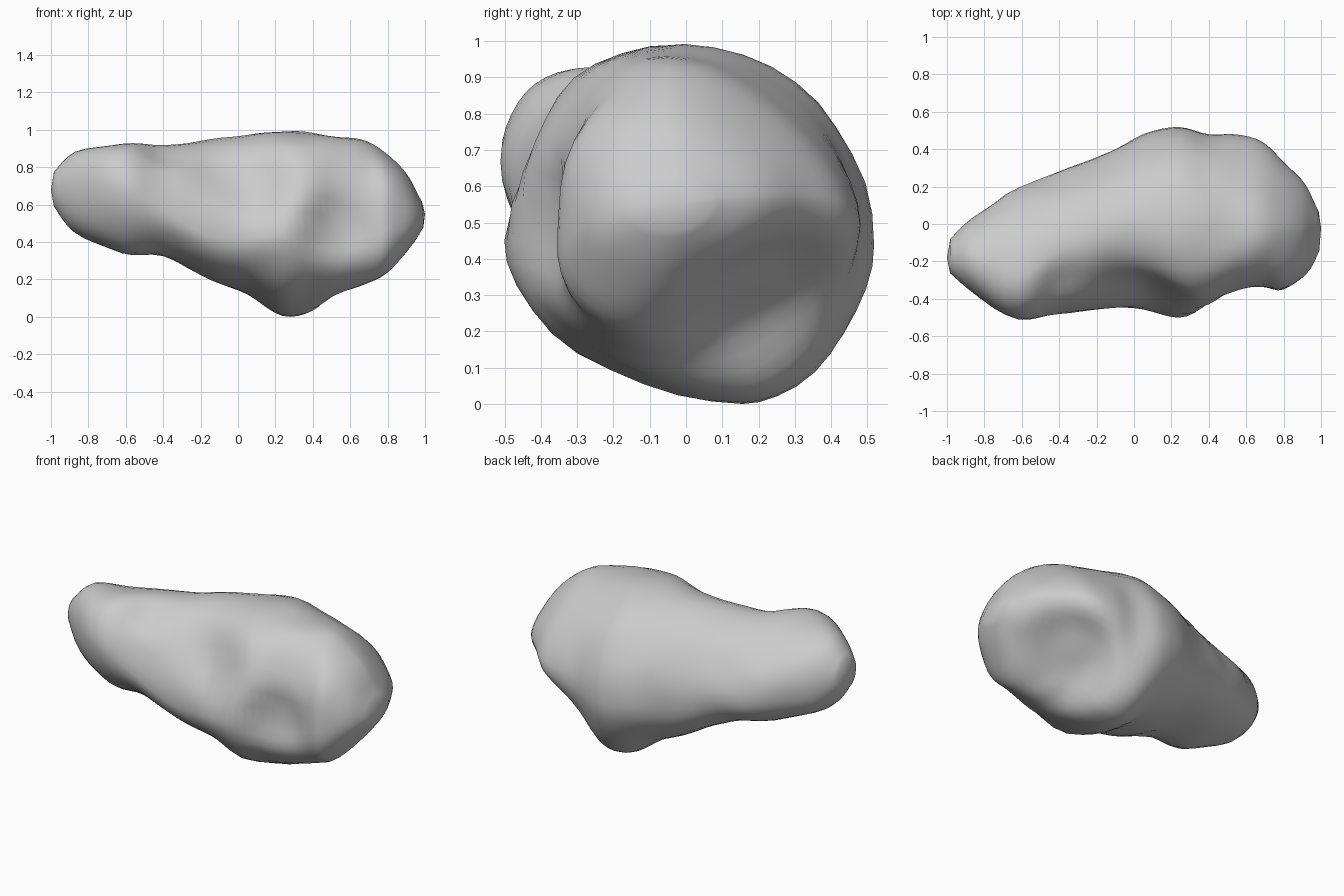
import bpy, bmesh, math
from mathutils import Vector, noise

if "Cube" in bpy.data.objects:
    bpy.data.objects.remove(bpy.data.objects["Cube"])

# Cross-sections along x: x, then the (y, z) of the top, back, bottom and front extremes
SECTIONS = [
    (-0.985, -.17, .78, -.08, .68, -.18, .59, -.265, .69),
    (-0.87, -.19, .88, .03, .64, -.18, .45, -.365, .69),
    (-0.62, -.28, .925, .19, .58, -.18, .34, -.51, .69),
    (-0.40, -.14, .92, .28, .53, -.10, .32, -.475, .57),
    (-0.15, -.05, .95, .38, .50, .02, .20, -.455, .43),
    (0.05, -.02, .97, .48, .45, .09, .12, -.455, .42),
    (0.24, .00, .99, .515, .44, .15, .00, -.505, .45),
    (0.40, -.02, .985, .48, .46, .16, .02, -.45, .43),
    (0.55, -.05, .96, .475, .50, .10, .085, -.39, .40),
    (0.69, -.05, .94, .44, .52, .00, .14, -.35, .43),
    (0.80, -.05, .87, .345, .55, -.03, .21, -.355, .47),
    (0.92, -.04, .74, .20, .56, -.07, .36, -.27, .53),
    (0.985, -.02, .62, .07, .56, -.03, .48, -.14, .54),
]
# Hollows: centre, push direction, depth, radius
DENTS = [
    ((.66, .20, .24), (-.6, -.2, .75), .16, .26),   # large crater underneath
    ((.53, -.42, .48), (0, 1, .1), .06, .16),       # front crater
    ((.13, -.47, .75), (0, .8, -.4), .07, .20),     # slope above the front bulge
    ((-.10, -.40, .87), (0, .6, -.8), .04, .17),    # saddle along the top front
    ((-.38, -.32, .90), (0, .4, -.9), .025, .11),
]
SEG, STEPS = 40, 4


def catmull(a, b, c, d, t):
    return [.5 * (2 * q + (r - p) * t + (2 * p - 5 * q + 4 * r - s) * t * t
                  + (3 * q - p - 3 * r + s) * t ** 3) for p, q, r, s in zip(a, b, c, d)]


def fullness(x, top, back):
    """Exponent of each quarter: below 1 is boxier, above 1 is flatter."""
    right = 1 / (1 + math.exp(-(x - .55) * 14))
    left = 1 / (1 + math.exp((x + .05) * 14))
    if top:
        if back:
            return 1 + .35 * right + .08 * left
        return 1 - .2 * math.exp(-((x - .45) / .25) ** 2) - .12 * math.exp(-((x + .9) / .2) ** 2)
    return 1.1 - .25 * left if back else 1.1 - .1 * left - .2 * right


def ring(sec):
    """Closed outline made of four elliptic quarters between the extremes."""
    x, yt, zt, yr, zr, yb, zb, yl, zl = sec
    pts = []
    for i in range(SEG):
        a = 2 * math.pi * i / SEG
        c, s = math.cos(a), math.sin(a)
        side, cap = ((yr, zr) if c >= 0 else (yl, zl)), ((yt, zt) if s >= 0 else (yb, zb))
        p = fullness(x, s >= 0, c >= 0)
        u, w = abs(c) ** p, abs(s) ** p
        pts.append(Vector((x, cap[0] + (side[0] - cap[0]) * u,
                           side[1] + (cap[1] - side[1]) * w)))
    return pts


def weather(v):
    """Press in the hollows and add slight lumps."""
    out = v.copy()
    for centre, direction, depth, radius in DENTS:
        d = (v - Vector(centre)).length / radius
        out += Vector(direction).normalized() * depth * math.exp(-d ** 3)
    n = noise.noise(v * 5.0) * .012
    return out + (v - Vector((v.x * .8, 0, .55))).normalized() * n


# Smoothly interpolated sections
rows = []
n = len(SECTIONS)
for i in range(n - 1):
    quad = [SECTIONS[max(0, min(n - 1, i + k))] for k in (-1, 0, 1, 2)]
    rows += [catmull(*quad, t / STEPS) for t in range(STEPS)]
rows.append(SECTIONS[-1])

# Skin the rings and close both ends
bm = bmesh.new()
loops = [[bm.verts.new(weather(p)) for p in ring(r)] for r in rows]
for a, b in zip(loops, loops[1:]):
    for j in range(SEG):
        k = (j + 1) % SEG
        bm.faces.new((a[j], a[k], b[k], b[j]))
for loop, tip in ((loops[0], (-1, -.18, .68)), (loops[-1], (1, -.02, .55))):
    v = bm.verts.new(tip)
    for j in range(SEG):
        bm.faces.new((loop[j], loop[(j + 1) % SEG], v))
bmesh.ops.recalc_face_normals(bm, faces=bm.faces)

# Rest the rock on the ground
low = min(v.co.z for v in bm.verts)
bmesh.ops.translate(bm, verts=bm.verts, vec=(0, 0, -low))
for f in bm.faces:
    f.smooth = True
mesh = bpy.data.meshes.new("asteroid_rock")
bm.to_mesh(mesh)
bm.free()
rock = bpy.data.objects.new("asteroid_rock", mesh)
bpy.context.collection.objects.link(rock)
